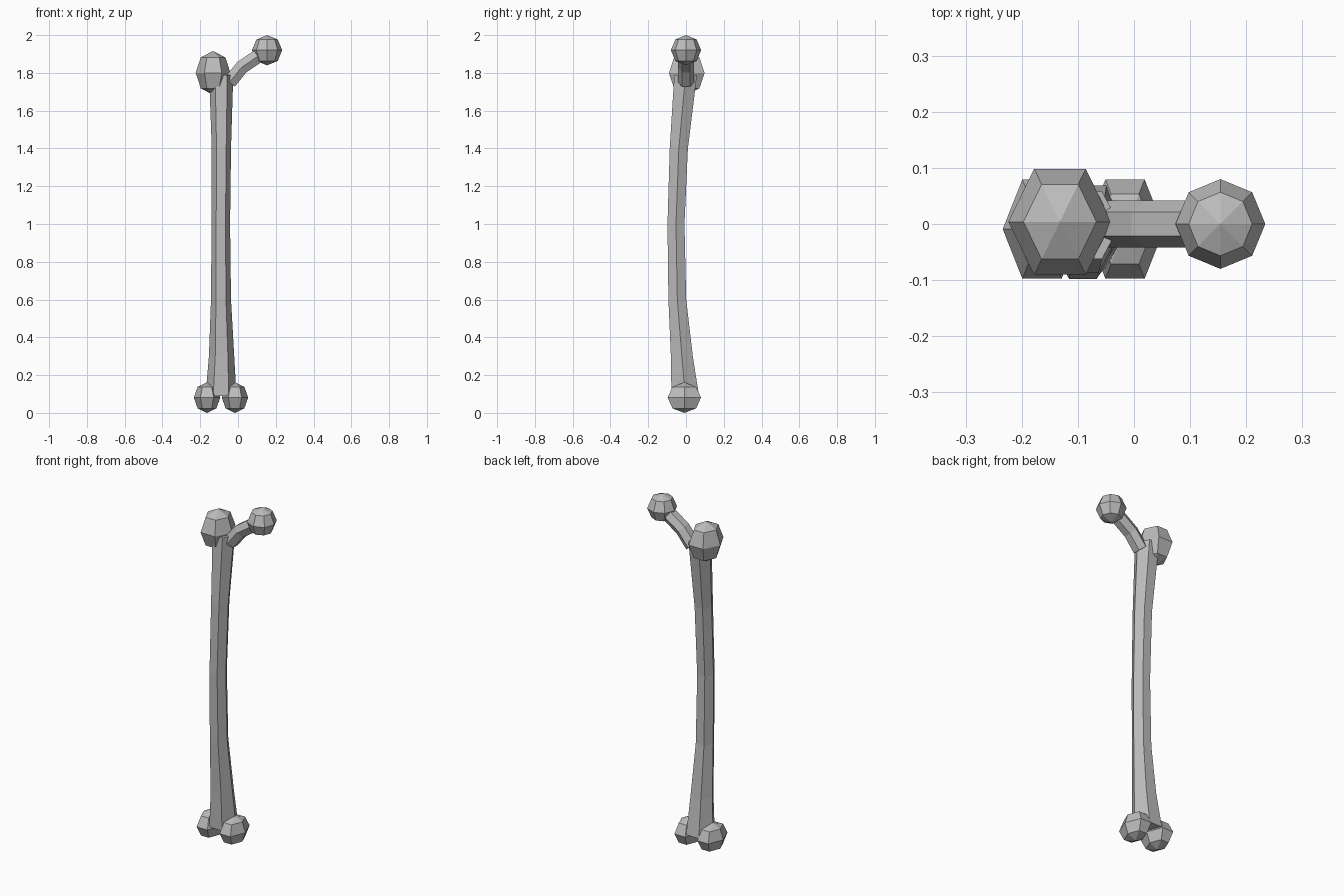
import bpy, bmesh, math
from mathutils import Vector

if "Cube" in bpy.data.objects:
    bpy.data.objects.remove(bpy.data.objects["Cube"])

bone = bpy.data.materials.new("bone grey")
bone.diffuse_color = (0.5, 0.5, 0.5, 1)
bone.use_nodes = True
bone.node_tree.nodes["Principled BSDF"].inputs["Base Color"].default_value = bone.diffuse_color


def loft(name, rings, start_pole=None, end_pole=None):
    """Skin a stack of equal-sized rings; close each end with a pole or a flat cap."""
    bm = bmesh.new()
    loops = [[bm.verts.new(p) for p in ring] for ring in rings]
    n = len(loops[0])
    for a, b in zip(loops, loops[1:]):
        for i in range(n):
            j = (i + 1) % n
            bm.faces.new((a[i], a[j], b[j], b[i]))
    for loop, pole in ((loops[0], start_pole), (loops[-1], end_pole)):
        if pole is None:
            bm.faces.new(loop)
        else:
            tip = bm.verts.new(pole)
            for i in range(n):
                bm.faces.new((loop[i], loop[(i + 1) % n], tip))
    bmesh.ops.recalc_face_normals(bm, faces=bm.faces[:])
    mesh = bpy.data.meshes.new(name)
    bm.to_mesh(mesh)
    bm.free()
    mesh.materials.append(bone)
    obj = bpy.data.objects.new(name, mesh)
    bpy.context.collection.objects.link(obj)
    return obj


def ring(centre, u, v, sides):
    c, u, v = Vector(centre), Vector(u), Vector(v)
    angles = [math.tau * i / sides for i in range(sides)]
    return [c + u * math.cos(a) + v * math.sin(a) for a in angles]


def knob(name, centre, radii, sides):
    """Low-poly ball with three rings between its poles."""
    c = Vector(centre)
    rx, ry, rz = radii
    rings = []
    for t in (-math.pi / 4, 0, math.pi / 4):
        k = math.cos(t)
        rings.append(ring(c + Vector((0, 0, rz * math.sin(t))),
                          (rx * k, 0, 0), (0, ry * k, 0), sides))
    up = Vector((0, 0, rz))
    return loft(name, rings, c - up, c + up)


# Bowed six-sided shaft: height, centre x, centre y, half width, half depth
sections = [
    (0.09, -0.090, -0.004, 0.082, 0.073),
    (0.30, -0.087, -0.022, 0.067, 0.058),
    (0.60, -0.090, -0.046, 0.053, 0.047),
    (1.00, -0.091, -0.053, 0.049, 0.045),
    (1.40, -0.088, -0.038, 0.051, 0.048),
    (1.79, -0.089, -0.002, 0.064, 0.060),
]
loft("shaft", [ring((x, y, z), (hx, 0, 0), (0, hy / math.sin(math.pi / 3), 0), 6)
               for z, x, y, hx, hy in sections])

# Bent six-sided neck, reaching from the shaft to the ball
path = [Vector(p) for p in ((-0.045, 0, 1.75), (0.02, 0, 1.83), (0.13, 0, 1.905))]
neck_rings = []
for i, p in enumerate(path):
    d = (path[min(i + 1, 2)] - path[max(i - 1, 0)]).normalized()
    side = Vector((0, 1, 0))
    neck_rings.append(ring(p, side * 0.042, d.cross(side) * 0.042, 6))
loft("neck", neck_rings)

# Ball head and outer knob at the top
knob("ball_head", (0.154, 0, 1.92), (0.08, 0.08, 0.08), 8)
knob("upper_knob", (-0.132, 0.004, 1.80), (0.092, 0.109, 0.116), 6)

# Pair of rounded ends at the bottom
for name, x in (("lower_knob_left", -0.164), ("lower_knob_right", -0.016)):
    knob(name, (x, -0.009, 0.081), (0.07, 0.102, 0.081), 6)
